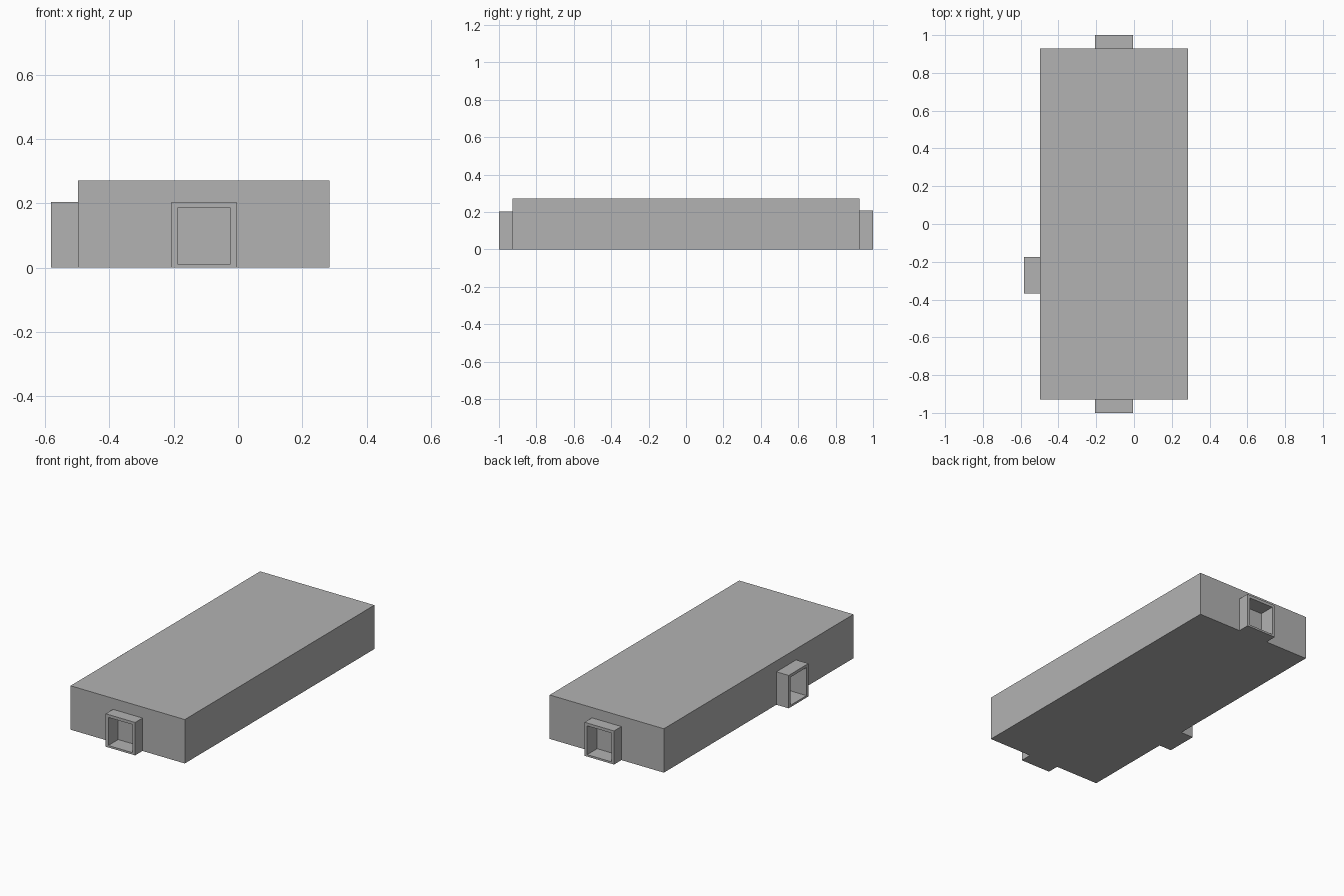
import bpy
from mathutils import Vector

cube = bpy.data.objects.get("Cube")
if cube:
    bpy.data.objects.remove(cube, do_unlink=True)

grey = bpy.data.materials.new("plain_grey")
grey.use_nodes = True
grey.diffuse_color = (0.448, 0.448, 0.448, 1)
grey.node_tree.nodes["Principled BSDF"].inputs["Base Color"].default_value = grey.diffuse_color


def box(name, low, high):
    """Axis-aligned box between two corners."""
    low, high = Vector(low), Vector(high)
    bpy.ops.mesh.primitive_cube_add(size=1, location=(low + high) / 2)
    ob = bpy.context.object
    ob.name = name
    ob.scale = high - low
    bpy.ops.object.transform_apply(location=True, rotation=False, scale=True)
    ob.data.materials.append(grey)
    return ob


def carve(ob, cutter):
    mod = ob.modifiers.new("opening", "BOOLEAN")
    mod.operation = "DIFFERENCE"
    mod.solver = "EXACT"
    mod.object = cutter
    bpy.context.view_layer.objects.active = ob
    bpy.ops.object.modifier_apply(modifier=mod.name)


# Long main block
left, right, end, height = -0.498, 0.285, 0.928, 0.272
hall = box("main_block", (left, -end, 0), (right, end, height))

# Framed doorways: outer box, then an opening that sinks a little into the block
RIM, SILL, LINTEL, SINK = 0.018, 0.012, 0.018, 0.025


def doorway(name, axis, wall, outer, start, stop, top):
    side = 1 if outer > wall else -1

    def corners(a, b, c, d, z0, z1):
        lo, hi = min(a, b), max(a, b)
        if axis == "x":
            return (lo, c, z0), (hi, d, z1)
        return (c, lo, z0), (d, hi, z1)

    frame = box(name, *corners(wall, outer, start, stop, 0, top))
    cutter = box(name + "_cutter", *corners(
        wall - side * SINK, outer + side * 0.05,
        start + RIM, stop - RIM, SILL, top - LINTEL))
    cutter.hide_render = True
    carve(frame, cutter)
    carve(hall, cutter)
    bpy.data.objects.remove(cutter, do_unlink=True)


doorway("front_doorway", "y", -end, -1, -0.207, -0.005, 0.204)
doorway("back_doorway", "y", end, 1, -0.207, -0.005, 0.208)
doorway("side_doorway", "x", left, -0.582, -0.367, -0.174, 0.204)
